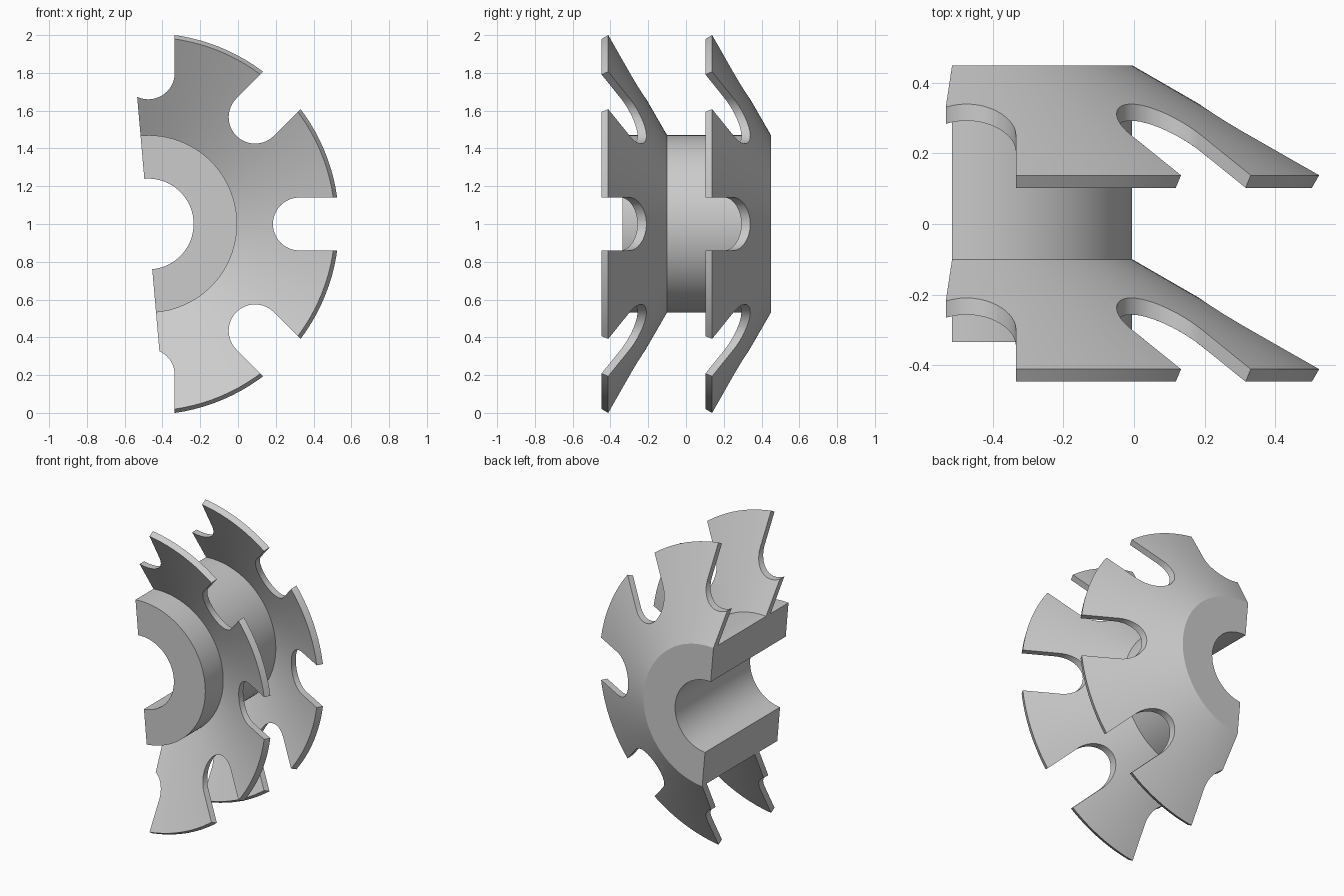
import bpy
import bmesh
from math import sin, cos, radians, pi

cube = bpy.data.objects.get("Cube")
if cube:
    bpy.data.objects.remove(cube)

AXIS_X, AXIS_Z = -0.475, 1.0
BORE, HUB, RIM = 0.24, 0.47, 1.01
THICK = 0.041
SLOPE = radians(30)
SLOT_R, SLOT_CENTRE = 0.14, 0.80
STEPS = 60


def add_object(name, bm):
    bmesh.ops.recalc_face_normals(bm, faces=bm.faces[:])
    mesh = bpy.data.meshes.new(name)
    bm.to_mesh(mesh)
    bm.free()
    obj = bpy.data.objects.new(name, mesh)
    bpy.context.collection.objects.link(obj)
    return obj


def around_axis(radius, y, angle):
    return (AXIS_X + radius * cos(angle), y, AXIS_Z + radius * sin(angle))


def flange(y_root):
    """Conical flange section, front root to back root."""
    tip_y = y_root - (RIM - HUB) * sin(SLOPE) / cos(SLOPE)
    return [(HUB, y_root - THICK / cos(SLOPE)),
            (RIM - THICK * sin(SLOPE), tip_y - THICK * cos(SLOPE)),
            (RIM, tip_y),
            (HUB, y_root)]


# Half spool: hub and two conical flanges swept through half a turn
section = [(BORE, -0.335), (HUB, -0.335)] + flange(-0.10) + flange(0.45) + [(BORE, 0.45)]
bm = bmesh.new()
rings = []
for i in range(STEPS + 1):
    angle = radians(95) - pi * i / STEPS
    rings.append([bm.verts.new(around_axis(r, y, angle)) for r, y in section])
for a, b in zip(rings, rings[1:]):
    for j in range(len(section)):
        k = (j + 1) % len(section)
        bm.faces.new((a[j], a[k], b[k], b[j]))
bm.faces.new(rings[0])
bm.faces.new(rings[-1])
spool = add_object("half_spool", bm)

# Round-ended slots, every 45 degrees
bm = bmesh.new()
outline = [(1.3, -SLOT_R)]
for i in range(25):
    t = -pi / 2 - pi * i / 24
    outline.append((SLOT_CENTRE + SLOT_R * cos(t), SLOT_R * sin(t)))
outline.append((1.3, SLOT_R))
for turn in range(-90, 91, 45):
    c, s = cos(radians(turn)), sin(radians(turn))
    ends = [[bm.verts.new((AXIS_X + u * c - v * s, y, AXIS_Z + u * s + v * c))
             for u, v in outline] for y in (-0.6, 0.6)]
    for j in range(len(outline)):
        k = (j + 1) % len(outline)
        bm.faces.new((ends[0][j], ends[0][k], ends[1][k], ends[1][j]))
    bm.faces.new(ends[0])
    bm.faces.new(ends[1])
cutter = add_object("slot_cutter", bm)
cutter.hide_render = True

bpy.ops.object.select_all(action='DESELECT')
spool.select_set(True)
bpy.context.view_layer.objects.active = spool
cut = spool.modifiers.new("slots", 'BOOLEAN')
cut.operation = 'DIFFERENCE'
cut.solver = 'EXACT'
cut.object = cutter
bpy.ops.object.modifier_apply(modifier=cut.name)
bpy.data.objects.remove(cutter)

# Plain grey metal
grey = bpy.data.materials.new("plain_grey")
grey.use_nodes = True
colour = (0.6, 0.6, 0.6, 1)
grey.diffuse_color = colour
grey.node_tree.nodes["Principled BSDF"].inputs["Base Color"].default_value = colour
spool.data.materials.clear()
spool.data.materials.append(grey)
bpy.ops.object.shade_smooth_by_angle(angle=radians(20))
